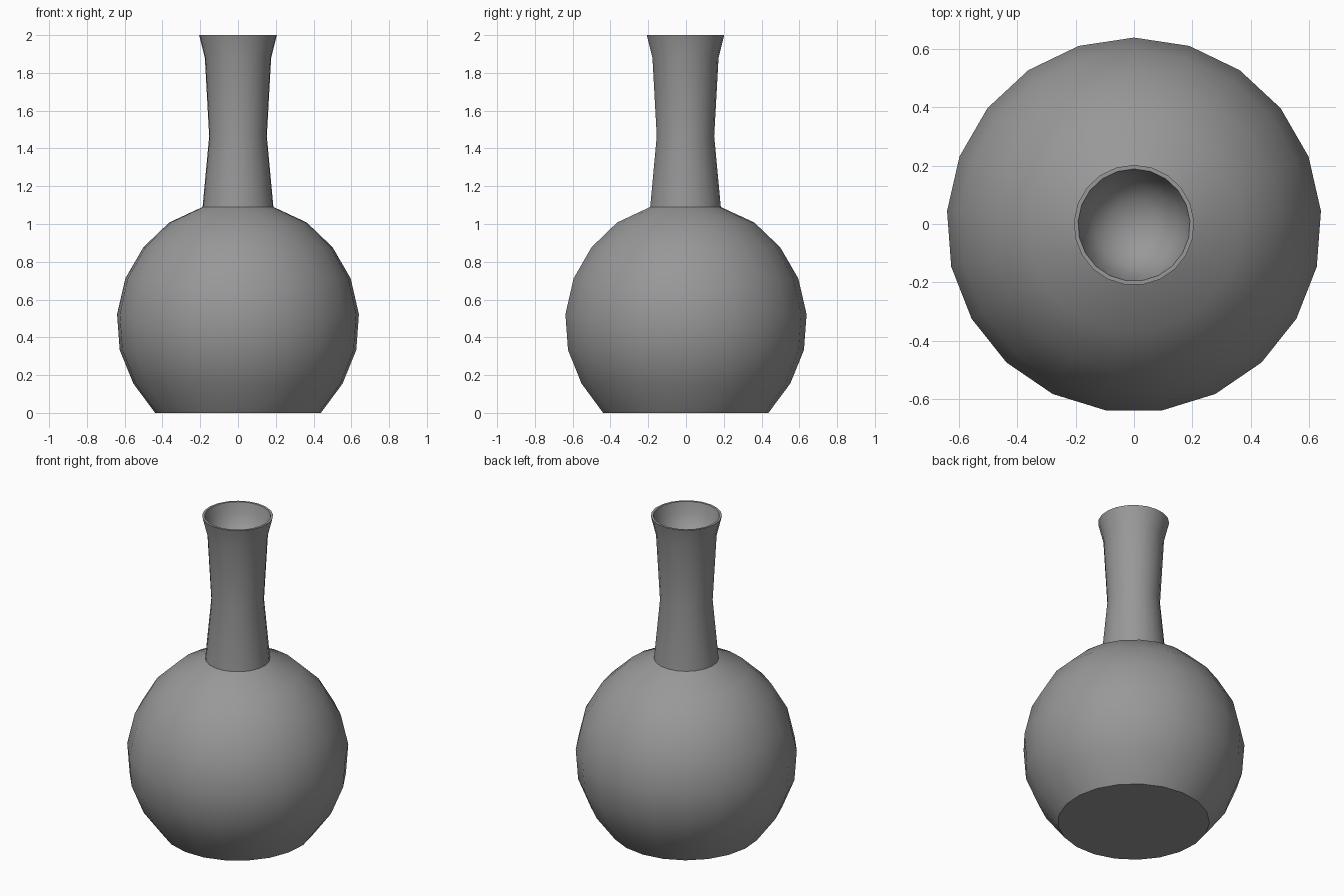
import bpy, bmesh, math

if "Cube" in bpy.data.objects:
    bpy.data.objects.remove(bpy.data.objects["Cube"])

SIDES = 21
Y_SHIFT = -0.0036  # centres the odd-sided outline

# Outer profile from base to lip, then the rounded recess in the mouth (radius, z)
base_body = [(0.44, 0.0), (0.556, 0.156), (0.628, 0.333), (0.642, 0.522),
             (0.598, 0.712), (0.502, 0.877), (0.365, 1.008), (0.188, 1.09)]
neck = [(0.153, 1.465), (0.176, 1.88), (0.206, 2.0)]
mouth = [(0.192, 2.0), (0.175, 1.93), (0.14, 1.865), (0.08, 1.82)]
mouth_bottom = 1.803


def ring(bm, r, z):
    return [bm.verts.new((r * math.cos(a), r * math.sin(a) + Y_SHIFT, z))
            for a in (math.pi / 2 + math.tau * i / SIDES for i in range(SIDES))]


# Lathed flask
bm = bmesh.new()
rings = [ring(bm, r, z) for r, z in base_body + neck + mouth]
for a, b in zip(rings, rings[1:]):
    for i in range(SIDES):
        j = (i + 1) % SIDES
        bm.faces.new((a[i], a[j], b[j], b[i]))

# Flat base and bottom of the mouth recess
bm.faces.new(rings[0][::-1])
tip = bm.verts.new((0, Y_SHIFT, mouth_bottom))
for i in range(SIDES):
    bm.faces.new((rings[-1][i], rings[-1][(i + 1) % SIDES], tip))
bmesh.ops.recalc_face_normals(bm, faces=bm.faces)

mesh = bpy.data.meshes.new("flask")
bm.to_mesh(mesh)
bm.free()
flask = bpy.data.objects.new("flask", mesh)
bpy.context.collection.objects.link(flask)

# Dark grey finish
grey = bpy.data.materials.new("dark_grey")
grey.diffuse_color = (0.315, 0.315, 0.315, 1)
grey.use_nodes = True
grey.node_tree.nodes["Principled BSDF"].inputs["Base Color"].default_value = grey.diffuse_color
mesh.materials.append(grey)

# Smooth shading with sharp base, neck joint and lip
bpy.context.view_layer.objects.active = flask
flask.select_set(True)
bpy.ops.object.shade_smooth_by_angle(angle=math.radians(40))
